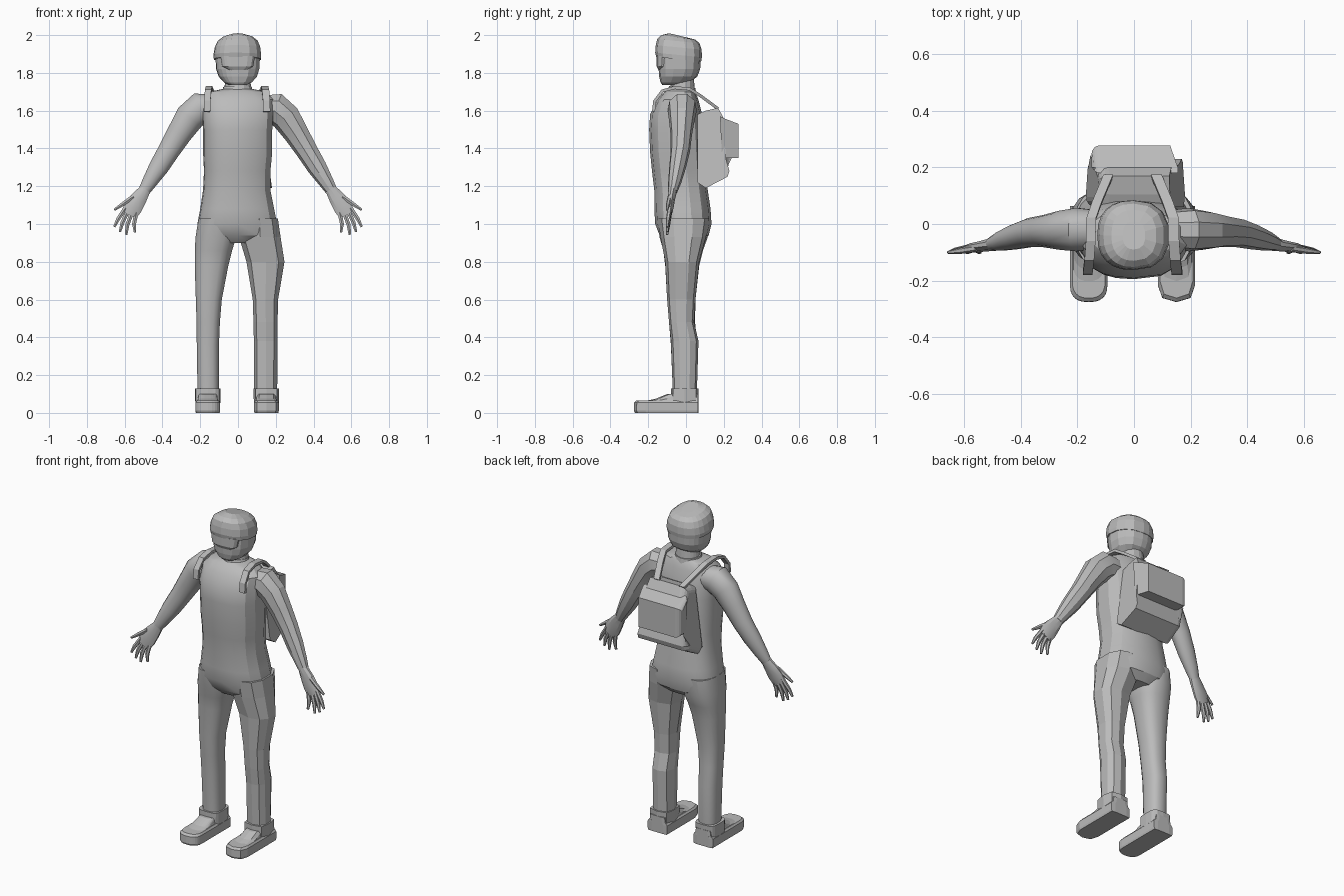
import bpy, bmesh, math
from mathutils import Vector

if "Cube" in bpy.data.objects:
    bpy.data.objects.remove(bpy.data.objects["Cube"])

grey = bpy.data.materials.new("plain grey")
grey.use_nodes = True
COL = (0.5, 0.5, 0.5, 1)
grey.diffuse_color = COL
grey.node_tree.nodes["Principled BSDF"].inputs["Base Color"].default_value = COL


def finish(name, bm, smooth=None):
    bmesh.ops.recalc_face_normals(bm, faces=bm.faces)
    me = bpy.data.meshes.new(name)
    bm.to_mesh(me)
    bm.free()
    me.materials.append(grey)
    ob = bpy.data.objects.new(name, me)
    bpy.context.collection.objects.link(ob)
    if smooth:
        bpy.ops.object.select_all(action="DESELECT")
        bpy.context.view_layer.objects.active = ob
        ob.select_set(True)
        bpy.ops.object.shade_smooth_by_angle(angle=math.radians(smooth))
    return ob


def skin(name, rings, smooth=None):
    """Bridge equal-length point rings and cap both ends."""
    bm = bmesh.new()
    vs = [[bm.verts.new(p) for p in r] for r in rings]
    n = len(vs[0])
    for a, b in zip(vs, vs[1:]):
        for i in range(n):
            bm.faces.new((a[i], a[(i + 1) % n], b[(i + 1) % n], b[i]))
    bm.faces.new(vs[0])
    bm.faces.new(vs[-1])
    return finish(name, bm, smooth)


def angles(right, left):
    """Finely divided right half, coarse left half."""
    return ([math.pi * (0.5 + i / right) for i in range(right)] +
            [math.pi * (1.5 + i / left) for i in range(left)])


def power(v, p):
    return math.copysign(abs(v) ** (2 / p), v)


def body(name, secs, angs, p=2.5, tilt=0, smooth=None):
    """Stack of rounded rings, each (z, x0, x1, y front, y back)."""
    rings = []
    for z, x0, x1, y0, y1 in secs:
        ring = []
        for a in angs:
            c, s = power(math.cos(a), p), power(math.sin(a), p)
            ring.append(((x0 + x1) / 2 + c * (x1 - x0) / 2,
                         (y0 + y1) / 2 + s * (y1 - y0) / 2, z - s * tilt))
        rings.append(ring)
    return skin(name, rings, smooth)


def tube(name, pts, n, axis=(0, 1, 0), smooth=None):
    """Sweep along (x, y, z, in-plane radius, axis radius)."""
    ax = Vector(axis)
    cs = [Vector(p[:3]) for p in pts]
    k = 1.414 if n == 4 else 1
    rings = []
    for i, p in enumerate(pts):
        t = cs[min(i + 1, len(cs) - 1)] - cs[max(i - 1, 0)]
        u = t.cross(ax).normalized()
        rings.append([cs[i] + k * (u * p[3] * math.cos(a) + ax * p[4] * math.sin(a))
                      for a in [math.tau * (j + 0.5) / n for j in range(n)]])
    return skin(name, rings, smooth)


def prism(name, profile, width, bevel=0):
    """Side profile (y, z) spread in x from 0 to width(y, z)."""
    bm = bmesh.new()
    a = [bm.verts.new((0, y, z)) for y, z in profile]
    b = [bm.verts.new((width(y, z), y, z)) for y, z in profile]
    bm.faces.new(a)
    cap = bm.faces.new(b)
    for i in range(len(a)):
        j = (i + 1) % len(a)
        bm.faces.new((a[i], a[j], b[j], b[i]))
    if bevel:
        bmesh.ops.bevel(bm, geom=list(cap.edges), offset=bevel, segments=4,
                        profile=0.5, affect="EDGES")
    return finish(name, bm)


# Torso
split = angles(12, 7)
body("torso", [(1.715, -.08, .08, -.09, .04), (1.7, -.15, .15, -.115, .05),
               (1.66, -.185, .19, -.15, .065), (1.58, -.19, .19, -.19, .085),
               (1.5, -.185, .185, -.195, .095), (1.38, -.185, .185, -.19, .1),
               (1.28, -.18, .175, -.18, .105), (1.18, -.185, .175, -.168, .115),
               (1.08, -.2, .195, -.168, .13), (1.0, -.215, .212, -.163, .135),
               (.94, -.215, .215, -.14, .12), (.9, -.12, .12, -.1, .08)], split, smooth=25)

# Legs
body("right_leg", [(1.03, -.21, -.01, -.15, .12), (.93, -.226, -.008, -.14, .115),
                   (.86, -.23, -.03, -.12, .09), (.78, -.23, -.05, -.11, .07),
                   (.6, -.224, -.085, -.1, .05), (.48, -.22, -.095, -.09, .048),
                   (.36, -.219, -.1, -.08, .06), (.12, -.215, -.1, -.07, .055)],
     angles(9, 9), smooth=25)
body("left_leg", [(1.03, .01, .215, -.15, .12), (.93, .006, .23, -.135, .105),
                  (.8, .045, .25, -.11, .07), (.6, .078, .215, -.1, .05),
                  (.48, .082, .212, -.09, .043), (.38, .084, .212, -.08, .066),
                  (.12, .085, .21, -.07, .058)], angles(4, 5))


# Boots: flat-soled foot, sloping instep and ankle cuff
def boot(side, x, toe_steps, cuff_n):
    def outline(z, inset, front):
        w = .066 - inset
        pts = [(x - w, .063, z), (x - w * .6, .066, z), (x + w * .6, .066, z), (x + w, .063, z)]
        for i in range(toe_steps + 1):
            a = math.pi * i / toe_steps
            pts.append((x + w * power(math.cos(a), 2.5),
                        front + .06 - .06 * power(math.sin(a), 2.5), z))
        return pts
    skin(side + "_foot", [outline(0, .003, -.27), outline(.012, 0, -.276),
                          outline(.055, 0, -.275), outline(.066, .008, -.262)])
    skin(side + "_instep", [outline(.06, .01, -.23), outline(.075, .014, -.16),
                            outline(.1, .018, -.1)])
    body(side + "_cuff", [(.05, x - .066, x + .066, -.08, .064),
                          (.13, x - .068, x + .068, -.08, .066)], angles(cuff_n, cuff_n), 4)


boot("right", -.16, 12, 8)
boot("left", .15, 4, 4)

# Arms and hands
ARM = [(.13, -.02, 1.615, .07, .07), (.2, -.02, 1.612, .087, .078),
       (.255, -.022, 1.565, .08, .07), (.31, -.025, 1.48, .068, .058),
       (.365, -.03, 1.39, .059, .052), (.42, -.045, 1.3, .053, .045),
       (.47, -.06, 1.22, .04, .035), (.5, -.07, 1.17, .031, .024)]
PALM = [(.49, -.07, 1.185, .031, .025), (.525, -.077, 1.135, .045, .02),
        (.555, -.083, 1.09, .052, .018), (.578, -.088, 1.05, .045, .012)]
# finger base and tip in x, z
FINGERS = {"index": (.605, 1.07, .655, .985), "middle": (.592, 1.055, .625, .958),
           "ring": (.572, 1.045, .592, .943), "little": (.548, 1.045, .545, .955),
           "thumb": (.565, 1.13, .655, 1.075)}
for side, s, n in (("right", -1, 16), ("left", 1, 9)):
    def flip(pts):
        return [(s * p[0],) + tuple(p[1:]) for p in pts]
    smooth = 40 if s < 0 else 20
    tube(side + "_arm", flip(ARM), n, smooth=smooth)
    tube(side + "_palm", flip(PALM), 10, smooth=smooth)
    for finger, (x0, z0, x1, z1) in FINGERS.items():
        mx, mz = (x0 + x1) / 2 + .004, (z0 + z1) / 2
        tube(side + "_" + finger, flip([(x0 - .01, -.086, z0 + .015, .013, .012),
                                        (mx, -.095, mz, .012, .011),
                                        (x1, -.1, z1, .007, .006)]), 6, smooth=smooth)

# Neck, collar and head
body("neck", [(1.67, -.08, .08, -.09, .05), (1.79, -.062, .062, -.075, .04)], split, 2)
body("collar", [(1.69, -.085, .085, -.1, .055), (1.725, -.078, .074, -.09, .05)], split, 2, .006)
body("head", [(1.735, -.045, .045, -.125, -.03), (1.75, -.075, .075, -.135, .02),
              (1.78, -.102, .102, -.142, .06), (1.82, -.116, .115, -.145, .075),
              (1.9, -.12, .12, -.145, .08)], split, 2.4)

# Helmet with a brim sloping up to the front
body("helmet", [(1.872, -.128, .124, -.158, .08), (1.895, -.13, .125, -.163, .084),
                (1.935, -.123, .12, -.16, .083), (1.968, -.108, .106, -.152, .072),
                (1.988, -.08, .08, -.13, .05), (1.998, -.04, .04, -.09, .01)],
     split, 2.4, .012)

# Goggles
body("goggles", [(1.815, -.05, .05, -.145, -.1), (1.835, -.085, .082, -.156, -.07),
                 (1.89, -.095, .092, -.156, -.06)], split, 3)

# Backpack: rounded right half, boxy left half
PACK = [(.06, 1.58), (.105, 1.6), (.17, 1.615), (.2, 1.56), (.21, 1.35),
        (.23, 1.28), (.22, 1.25), (.105, 1.19), (.06, 1.22)]
POCKET = [(.18, 1.57), (.2, 1.56), (.278, 1.53), (.278, 1.35), (.19, 1.35)]


def taper(y, z):
    return .18 - .13 * (z - 1.19)


prism("backpack_right", PACK, lambda y, z: -taper(y, z) + .005, .035)
prism("backpack_left", PACK, taper)
prism("pocket_right", POCKET, lambda y, z: -.15, .03)
prism("pocket_left", POCKET, lambda y, z: .155 - .35 * max(0, y - .2))

# Shoulder straps
for side, s, w in (("right", -1, .017), ("left", 1, .019)):
    path = [(.158, -.172, 1.595), (.157, -.166, 1.65), (.152, -.125, 1.705),
            (.147, -.06, 1.722), (.145, .02, 1.715), (.125, .075, 1.68), (.085, .17, 1.61)]
    tube(side + "_strap", [(s * x - .006, y, z, .008, w) for x, y, z in path], 4, (1, 0, 0))
